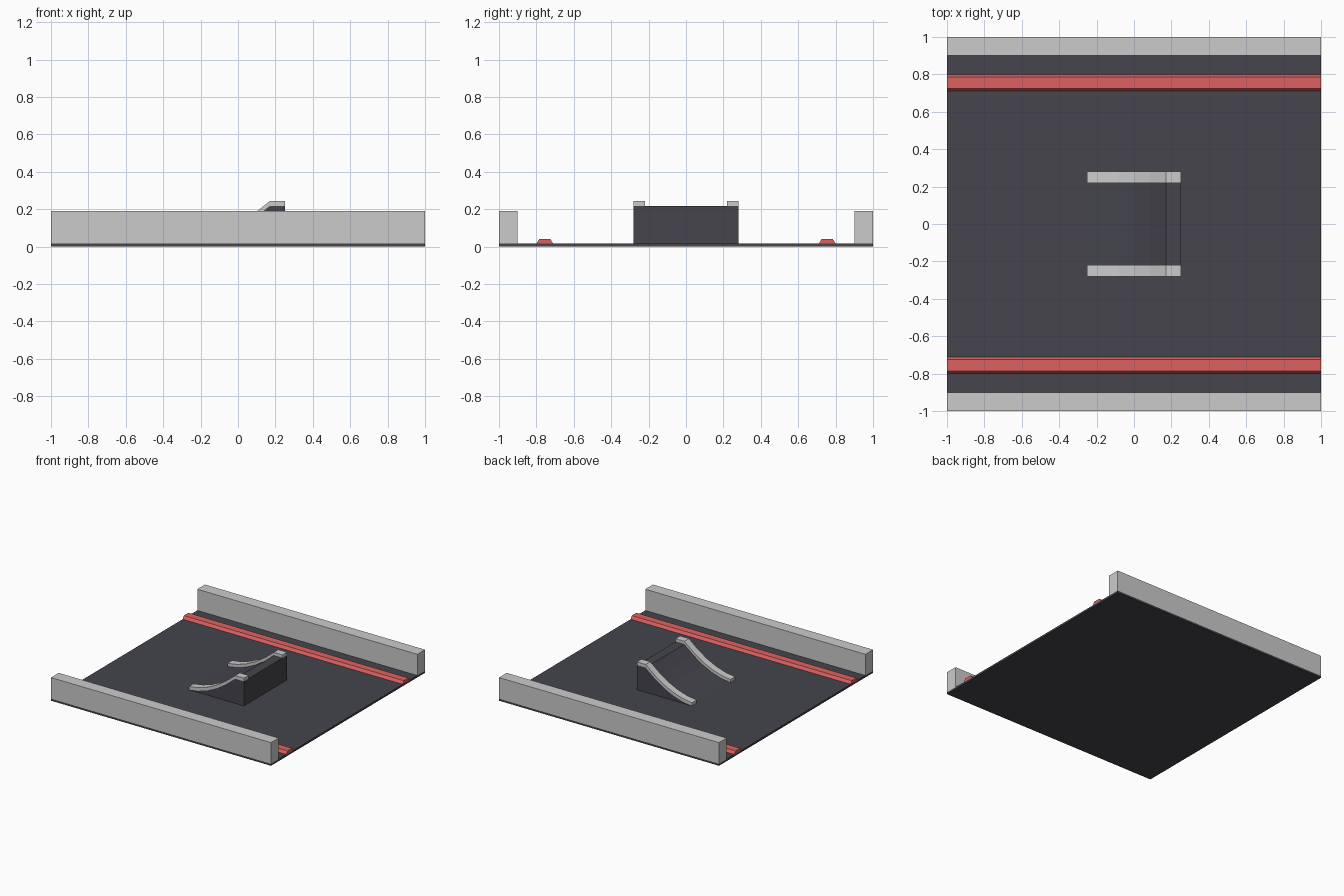
import bpy, bmesh

if "Cube" in bpy.data.objects:
    bpy.data.objects.remove(bpy.data.objects["Cube"])


def material(name, rgb):
    m = bpy.data.materials.new(name)
    m.diffuse_color = (*rgb, 1)
    m.use_nodes = True
    m.node_tree.nodes["Principled BSDF"].inputs["Base Color"].default_value = m.diffuse_color
    return m


DARK = material("dark_surface", (0.058, 0.058, 0.073))
RED = material("red_stripe", (0.73, 0.12, 0.12))


def prism(name, profile, axis, start, end, mat=None):
    """Extrude a 2D profile (horizontal, z) along the x or y axis."""
    bm = bmesh.new()
    place = (lambda h, z: (start, h, z)) if axis == "x" else (lambda h, z: (h, start, z))
    face = bm.faces.new([bm.verts.new(place(h, z)) for h, z in profile])
    grown = bmesh.ops.extrude_face_region(bm, geom=[face])["geom"]
    move = (end - start, 0, 0) if axis == "x" else (0, end - start, 0)
    bmesh.ops.translate(bm, vec=move, verts=[g for g in grown if isinstance(g, bmesh.types.BMVert)])
    bmesh.ops.recalc_face_normals(bm, faces=bm.faces[:])
    mesh = bpy.data.meshes.new(name)
    bm.to_mesh(mesh)
    bm.free()
    obj = bpy.data.objects.new(name, mesh)
    bpy.context.collection.objects.link(obj)
    if mat:
        mesh.materials.append(mat)
    return obj


def rect(a, b, low, high):
    return [(a, low), (b, low), (b, high), (a, high)]


FLOOR = 0.016
# Track floor
prism("track_floor", rect(-1, 1, 0, FLOOR), "x", -1, 1, DARK)

# Jump ramp: concave slope, then a flat lip
slope = [(-0.25, FLOOR), (-0.166, 0.029), (-0.082, 0.055), (0.002, 0.095),
         (0.086, 0.15), (0.17, 0.218), (0.25, 0.218)]
prism("jump_ramp", slope + [(0.25, FLOOR)], "y", -0.28, 0.28, DARK)

# Rails on the ramp, stripes and side walls, one of each per side
rail = slope + [(x, z + 0.026) for x, z in reversed(slope)]
for side, s in (("front", -1), ("back", 1)):
    prism(f"{side}_ramp_rail", rail, "y", s * 0.22, s * 0.28)
    stripe = [(s * y, z) for y, z in ((0.71, FLOOR), (0.80, FLOOR), (0.785, 0.04), (0.725, 0.04))]
    prism(f"{side}_stripe", stripe, "x", -1, 1, RED)
    prism(f"{side}_wall", rect(s * 0.9, s * 1.0, FLOOR, 0.19), "x", -1, 1)
